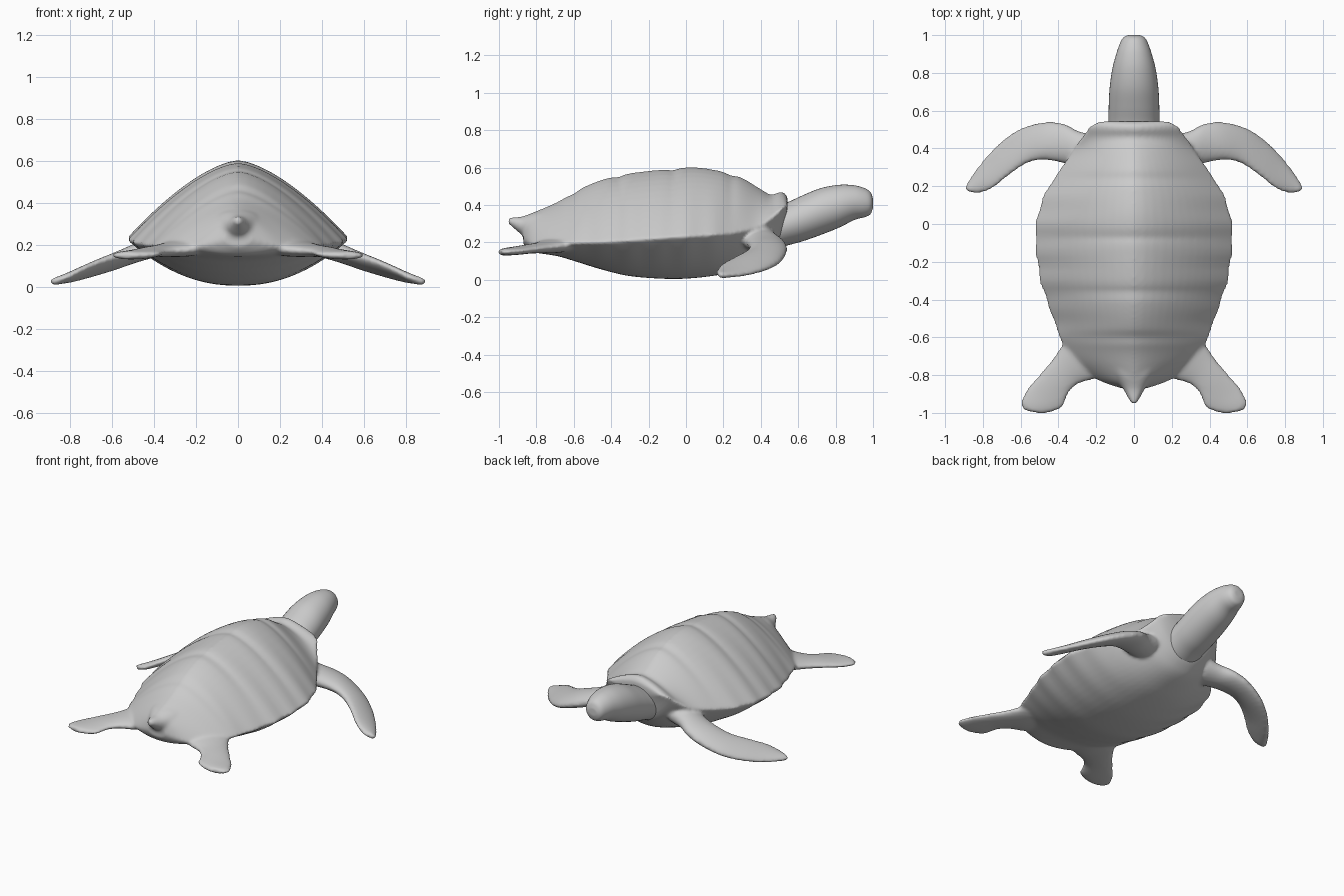
import bpy, bmesh, math
from mathutils import Vector


def smooth_rows(rows, steps):
    """Catmull-Rom interpolation of every column of a station table."""
    out, n = [], len(rows)
    for i in range(n - 1):
        a, b = rows[max(i - 1, 0)], rows[i]
        c, d = rows[i + 1], rows[min(i + 2, n - 1)]
        for s in range(steps):
            t = s / steps
            out.append([0.5 * (2 * q + (r - p) * t + (2 * p - 5 * q + 4 * r - s_) * t * t
                               + (3 * q - p - 3 * r + s_) * t ** 3)
                        for p, q, r, s_ in zip(a, b, c, d)])
    out.append(list(rows[-1]))
    return out


def loft(bm, rings):
    """Skin a list of closed rings and cap both ends."""
    loops = [[bm.verts.new(p) for p in ring] for ring in rings]
    for a, b in zip(loops, loops[1:]):
        for i in range(len(a)):
            j = (i + 1) % len(a)
            bm.faces.new((a[i], a[j], b[j], b[i]))
    bm.faces.new(loops[0][::-1])
    bm.faces.new(loops[-1])


def finish(bm, name):
    bmesh.ops.recalc_face_normals(bm, faces=bm.faces)
    mesh = bpy.data.meshes.new(name)
    bm.to_mesh(mesh)
    bm.free()
    for p in mesh.polygons:
        p.use_smooth = True
    ob = bpy.data.objects.new(name, mesh)
    bpy.context.collection.objects.link(ob)
    return ob


def shell_ring(y, w, rim, top, bot, n=64):
    """Peaked upper shell, shallow rounded belly, meeting at the rim."""
    ring = []
    w *= 1 + 0.008 * math.cos(y * 42)
    groove = sum(math.exp(-((y - g) / 0.025) ** 2) for g in (0.24, -0.07, -0.36, -0.6))
    for i in range(n):
        t = 2 * math.pi * i / n
        u = abs(math.cos(t))
        if math.sin(t) >= 0:
            z = rim + (top - rim - 0.010 * groove) * (1 - u ** 1.55)
        else:
            z = rim - (rim - bot) * (1 - u ** 2.2)
        ring.append((w * math.cos(t), y, z))
    return ring


def oval_ring(y, w, top, bot, n=40):
    c, h = (top + bot) / 2, (top - bot) / 2
    return [(w * math.cos(2 * math.pi * i / n), y, c + h * math.sin(2 * math.pi * i / n))
            for i in range(n)]


def flipper(bm, rows, side):
    """Rows: leading point, trailing point, thickness."""
    rings = []
    for r in smooth_rows(rows, 6):
        lead, trail, th = Vector(r[0:3]), Vector(r[3:6]), r[6]
        mid, axis = (lead + trail) / 2, (lead - trail) / 2
        d = axis.normalized()
        up = (Vector((0, 0, 1)) - d * d.z).normalized() * th / 2
        ring = []
        for i in range(24):
            t = 2 * math.pi * i / 24
            p = mid + axis * math.cos(t) + up * math.sin(t)
            ring.append((p.x * side, p.y, p.z))
        rings.append(ring)
    loft(bm, rings)


# Shell and belly: y, half width, rim z, top z, bottom z
shell = [
    (-0.87, 0.07, 0.22, 0.33, 0.19), (-0.83, 0.19, 0.19, 0.355, 0.15),
    (-0.77, 0.28, 0.18, 0.38, 0.14), (-0.68, 0.36, 0.19, 0.42, 0.125),
    (-0.58, 0.405, 0.195, 0.48, 0.095), (-0.45, 0.45, 0.20, 0.535, 0.055),
    (-0.30, 0.50, 0.21, 0.57, 0.02), (-0.10, 0.525, 0.225, 0.592, 0.005),
    (0.05, 0.515, 0.235, 0.602, 0.01), (0.20, 0.455, 0.245, 0.578, 0.03),
    (0.30, 0.385, 0.26, 0.545, 0.055), (0.40, 0.32, 0.29, 0.485, 0.09),
    (0.455, 0.28, 0.33, 0.455, 0.13), (0.50, 0.25, 0.37, 0.47, 0.19),
    (0.525, 0.225, 0.39, 0.465, 0.29), (0.543, 0.19, 0.40, 0.44, 0.37)]
bm = bmesh.new()
loft(bm, [shell_ring(*r) for r in smooth_rows(shell, 6)])

# Tail
tail = [(-0.72, 0.16, 0.38, 0.20), (-0.80, 0.11, 0.365, 0.20), (-0.87, 0.06, 0.34, 0.235),
        (-0.92, 0.032, 0.335, 0.275), (-0.95, 0.015, 0.33, 0.30)]
loft(bm, [oval_ring(*r) for r in smooth_rows(tail, 5)])

# Front and rear flippers, mirrored
front = [
    (0.20, 0.47, 0.25, 0.22, 0.28, 0.20, 0.14), (0.29, 0.49, 0.22, 0.33, 0.31, 0.20, 0.12),
    (0.37, 0.53, 0.19, 0.41, 0.33, 0.19, 0.10), (0.47, 0.54, 0.15, 0.49, 0.34, 0.175, 0.09),
    (0.60, 0.505, 0.095, 0.57, 0.32, 0.15, 0.075), (0.71, 0.43, 0.055, 0.66, 0.26, 0.12, 0.06),
    (0.80, 0.335, 0.03, 0.74, 0.195, 0.085, 0.05), (0.87, 0.24, 0.02, 0.81, 0.165, 0.05, 0.04),
    (0.895, 0.19, 0.02, 0.875, 0.168, 0.03, 0.03)]
rear = [
    (0.30, -0.52, 0.20, 0.08, -0.74, 0.20, 0.10), (0.37, -0.62, 0.185, 0.18, -0.81, 0.18, 0.08),
    (0.42, -0.70, 0.175, 0.29, -0.845, 0.17, 0.06), (0.49, -0.785, 0.165, 0.345, -0.895, 0.165, 0.05),
    (0.56, -0.865, 0.155, 0.375, -0.965, 0.155, 0.045), (0.60, -0.94, 0.15, 0.43, -0.995, 0.15, 0.04),
    (0.585, -0.985, 0.148, 0.49, -1.005, 0.148, 0.03)]
for side in (1, -1):
    flipper(bm, front, side)
    flipper(bm, rear, side)

# Fuse shell, tail and flippers into one soft skin
body = finish(bm, "shell_and_flippers")
remesh = body.modifiers.new("fuse", 'REMESH')
remesh.mode = 'VOXEL'
remesh.voxel_size = 0.011
remesh.use_smooth_shade = True
soft = body.modifiers.new("soften", 'SMOOTH')
soft.factor = 0.5
soft.iterations = 6

# Head and neck: y, half width, top z, bottom z
head = [
    (0.42, 0.14, 0.38, 0.14), (0.53, 0.135, 0.41, 0.18), (0.62, 0.134, 0.45, 0.205),
    (0.72, 0.129, 0.49, 0.24), (0.82, 0.115, 0.508, 0.28), (0.90, 0.094, 0.505, 0.32),
    (0.955, 0.075, 0.49, 0.335), (0.985, 0.058, 0.47, 0.35), (0.998, 0.035, 0.44, 0.38),
    (1.0, 0.008, 0.42, 0.405)]
bm = bmesh.new()
loft(bm, [oval_ring(*r) for r in smooth_rows(head, 6)])
finish(bm, "head_and_neck")
